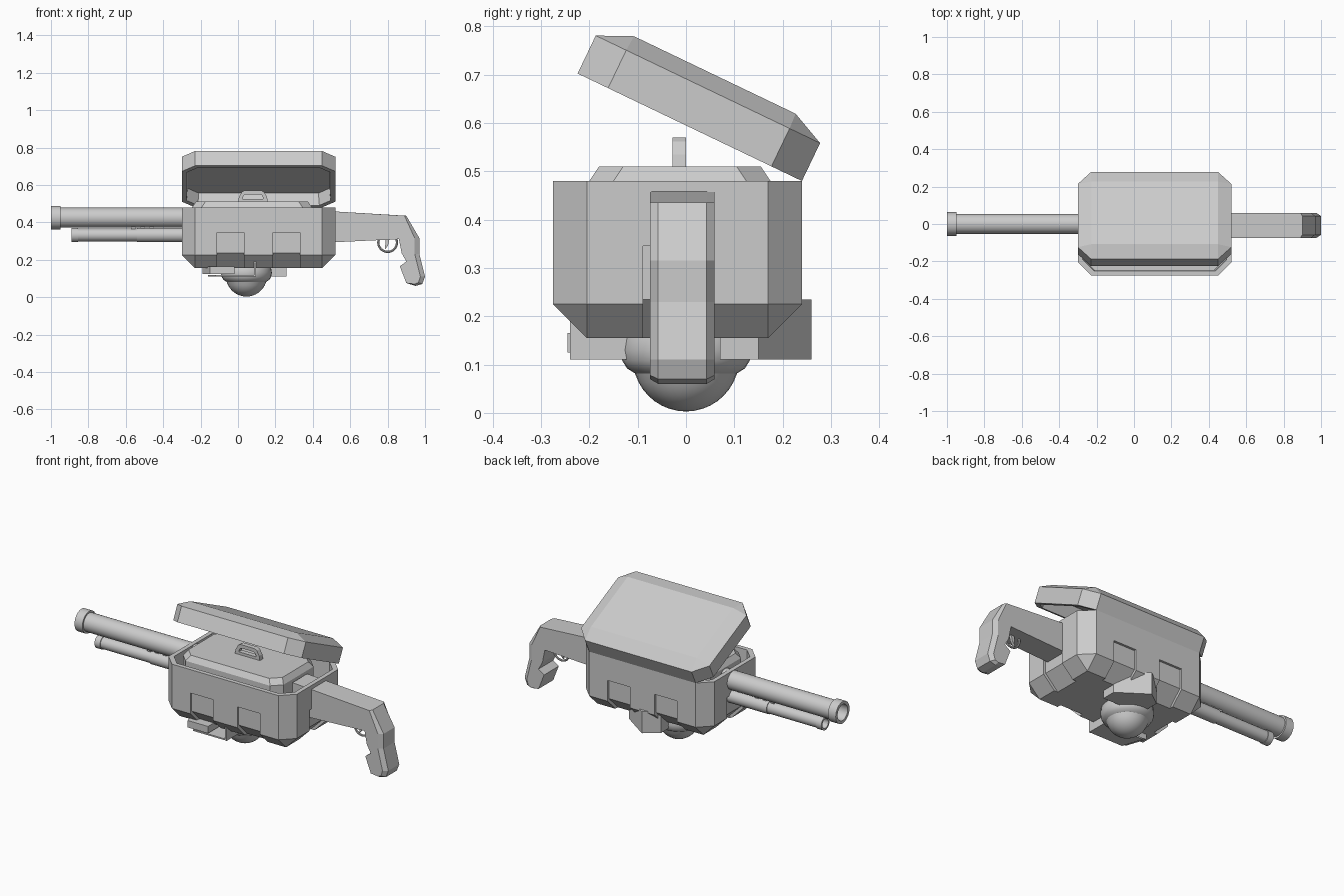
import bpy, bmesh
from math import sin, cos, pi, radians
from mathutils import Matrix, Vector

if "Cube" in bpy.data.objects:
    bpy.data.objects.remove(bpy.data.objects["Cube"])


def loft(name, rings, smooth=False, matrix=None):
    """Skin a list of equal-length point rings and cap both ends."""
    bm = bmesh.new()
    rows = [[bm.verts.new(p) for p in r] for r in rings]
    n = len(rows[0])
    for a, b in zip(rows, rows[1:]):
        for i in range(n):
            j = (i + 1) % n
            bm.faces.new((a[i], a[j], b[j], b[i]))
    bm.faces.new(rows[0][::-1])
    bm.faces.new(rows[-1])
    bmesh.ops.remove_doubles(bm, verts=bm.verts, dist=1e-5)
    if matrix:
        bm.transform(matrix)
    bmesh.ops.recalc_face_normals(bm, faces=bm.faces)
    me = bpy.data.meshes.new(name)
    bm.to_mesh(me)
    bm.free()
    ob = bpy.data.objects.new(name, me)
    bpy.context.collection.objects.link(ob)
    if smooth:
        bpy.ops.object.select_all(action='DESELECT')
        bpy.context.view_layer.objects.active = ob
        ob.select_set(True)
        bpy.ops.object.shade_smooth_by_angle(angle=radians(35))
    return ob


def octagon(x0, x1, y0, y1, c, z):
    return [(x0 + c, y0, z), (x1 - c, y0, z), (x1, y0 + c, z), (x1, y1 - c, z),
            (x1 - c, y1, z), (x0 + c, y1, z), (x0, y1 - c, z), (x0, y0 + c, z)]


def tube(name, profile, y, z, n=32):
    """Lathe (x, radius) pairs around the x direction."""
    return loft(name, [[(x, y + r * cos(2 * pi * i / n), z + r * sin(2 * pi * i / n))
                        for i in range(n)] for x, r in profile], True)


def prism_z(name, pts, z0, z1):
    return loft(name, [[(x, y, z) for x, y in pts] for z in (z0, z1)])


# Open case body with chamfered corners and base
X0, X1, Y0, Y1 = -0.30, 0.52, -0.275, 0.24


def ring(inset, cut, z, dy=0):
    return octagon(X0 + inset, X1 - inset, Y0 + inset + dy, Y1 - inset + dy, cut, z)


body = loft("case_body", [ring(.07, 0, .155), ring(0, .07, .225), ring(0, .07, .48),
                          ring(.025, .06, .48), ring(.03, .06, .29)])

# Sunken panels wrapping from the walls onto the base chamfer
section = [(-.05, .345), (.013, .345), (.013, .235), (.108, .14), (-.05, .14)]
cx, cy = (X0 + X1) / 2, (Y0 + Y1) / 2
spots = [((x, Y0), 0) for x in (-.04, .26)] + [((x, Y1), 180) for x in (-.04, .26)]
spots += [((X1, cy), 90), ((X0, cy), -90)]
for (px, py), ang in spots:
    m = Matrix.Translation((px, py, 0)) @ Matrix.Rotation(radians(ang), 4, 'Z')
    cutter = loft("panel_cutter", [[(w, s, z) for s, z in section] for w in (-.072, .072)],
                  matrix=m)
    cutter.hide_render = True
    mod = body.modifiers.new("panel", 'BOOLEAN')
    mod.operation, mod.solver, mod.object = 'DIFFERENCE', 'EXACT', cutter
    bpy.context.view_layer.objects.active = body
    bpy.ops.object.modifier_apply(modifier=mod.name)
    bpy.data.objects.remove(cutter)

# Hollow lid, swung open about the back edge
lid = loft("case_lid", [ring(.03, .06, .07, -Y1), ring(.025, .06, 0, -Y1), ring(0, .07, 0, -Y1),
                        ring(0, .07, .087, -Y1), ring(.072, 0, .12, -Y1)])
lid.location = (0, Y1, .48)
lid.rotation_euler.x = radians(-25.6)

# Inner tray and its carrying handle
loft("inner_tray", [octagon(-.245, .395, -.2, .175, .05, .28),
                    octagon(-.245, .395, -.2, .175, .05, .48),
                    octagon(-.225, .375, -.18, .155, .05, .51)])
outer = [(0, .505), (.005, .535), (.02, .562), (.035, .57), (.125, .57), (.14, .562),
         (.155, .535), (.16, .505)]
inner = [(.025, .525), (.027, .535), (.032, .546), (.042, .55), (.118, .55), (.128, .546),
         (.133, .535), (.135, .525)]
bm = bmesh.new()
grid = [[[bm.verts.new((x, y, z)) for x, z in prof] for prof in (outer, inner)]
        for y in (-.028, 0)]
for i in range(8):
    j = (i + 1) % 8
    for (a, b) in (((0, 0), (0, 1)), ((1, 0), (1, 1)), ((0, 0), (1, 0)), ((0, 1), (1, 1))):
        p, q = grid[a[0]][a[1]], grid[b[0]][b[1]]
        bm.faces.new((p[i], p[j], q[j], q[i]))
bmesh.ops.recalc_face_normals(bm, faces=bm.faces)
me = bpy.data.meshes.new("tray_handle")
bm.to_mesh(me)
bm.free()
bpy.context.collection.objects.link(bpy.data.objects.new("tray_handle", me))

# Main barrel with muzzle ring, and the thinner tube below it
tube("main_barrel", [(-.25, .053), (-.95, .053), (-.95, .063), (-1, .063), (-1, .046),
                     (-.5, .046)], 0, .425)
tube("lower_tube", [(-.25, .038), (-.54, .038), (-.54, .034), (-.855, .034), (-.855, .038),
                    (-.89, .038), (-.89, .027), (-.6, .027)], 0, .332)
for i, x in enumerate((-.56, -.51, -.46)):
    tube(f"barrel_spacer_{i}", [(x - .012, .014), (x + .012, .014)], 0, .37, 12)

# Stock and pistol grip, narrowed along its back edge
back = [(.40, .465), (.90, .435), (.97, .315), (.97, .23), (1, .11), (.985, .07)]
under = [(.95, .06), (.90, .075), (.865, .165), (.90, .19), (.875, .235), (.86, .31),
         (.40, .288)]
inset = [(.40, .465), (.89, .435), (.945, .315), (.945, .23), (.975, .11), (.965, .078)]
inset_under = [(.945, .07)] + under[1:]
full = back + under
side = inset + inset_under
loft("stock_grip", [[(x, y - .0075, z) for x, z in prof] for y, prof in
                    ((-.067, side), (-.05, full), (.05, full), (.067, side))])

# Trigger guard and trigger
bpy.ops.mesh.primitive_torus_add(location=(.80, -.0075, .292), rotation=(pi / 2, 0, 0),
                                 major_radius=.05, minor_radius=.006,
                                 major_segments=32, minor_segments=8)
bpy.context.object.name = "trigger_guard"
bpy.ops.object.shade_smooth_by_angle()
loft("trigger", [[(x, y, z) for x, z in ((.79, .31), (.81, .31), (.802, .275), (.785, .255))]
                 for y in (-.015, 0)])

# Round turret under the case
prof = [(.11 * sin(t), .113 - .11 * cos(t)) for t in [i * pi / 20 for i in range(8)]]
prof[0] = (.002, .003)
prof += [(.106, .082), (.122, .092), (.132, .108), (.136, .13), (.132, .155), (.12, .18)]
loft("turret_dome", [[(.045 + r * cos(2 * pi * i / 32), r * sin(2 * pi * i / 32), z)
                      for i in range(32)] for r, z in prof], True)

# Turret brackets, rear block and front plates
prism_z("rear_bracket", [(.26, .07), (.26, .15), (.10, .26), (.02, .2), (.02, .07)], .11, .235)
prism_z("front_bracket", [(-.19, -.13), (-.15, -.245), (-.02, -.245), (-.02, -.13)], .125, .165)
prism_z("front_plate", [(-.16, -.12), (-.12, -.238), (.09, -.238), (.09, -.12)], .11, .118)
prism_z("front_fin", [(.085, -.24), (.095, -.24), (.095, -.12), (.085, -.12)], .11, .19)
